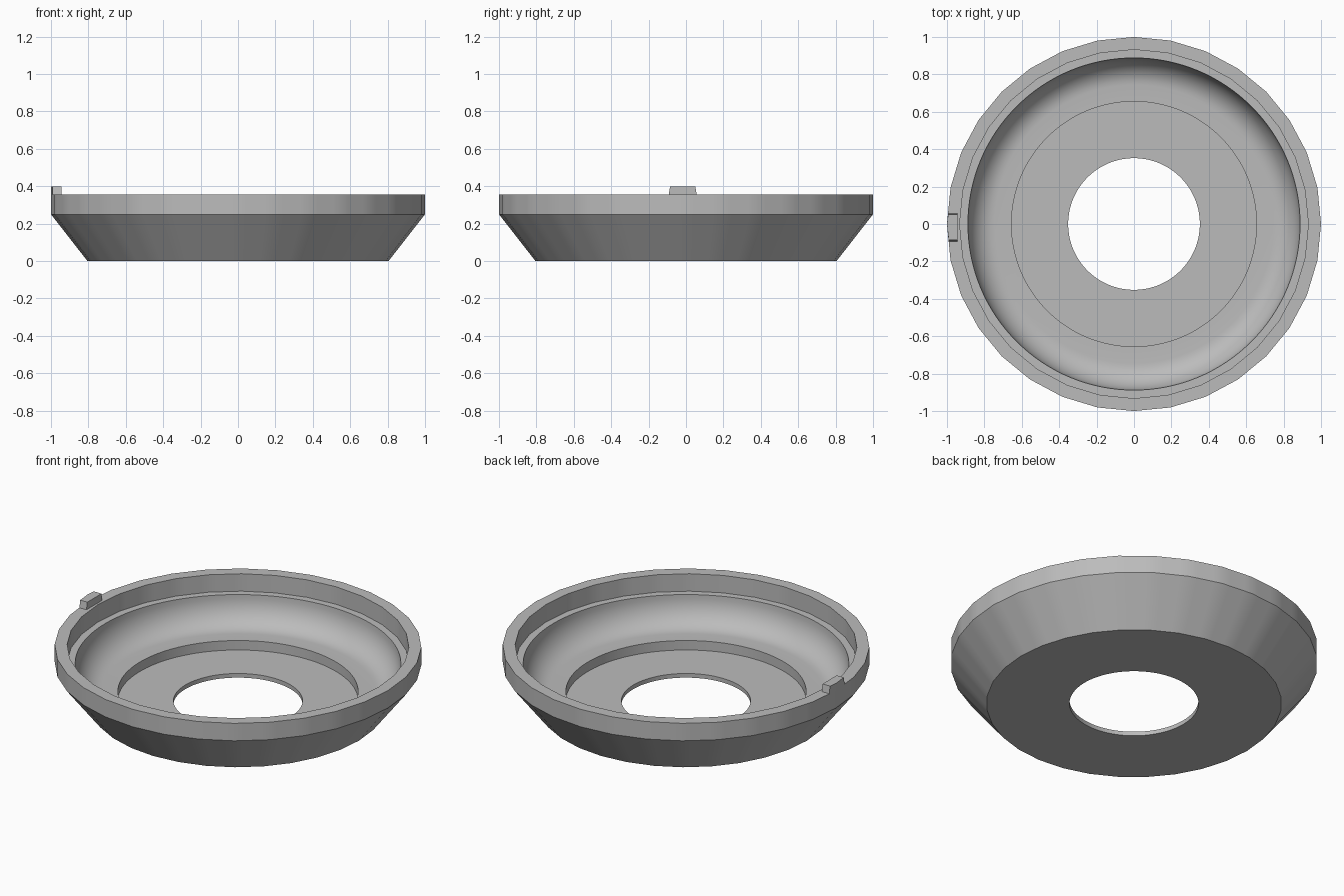
import bpy, bmesh
from math import pi, sin, cos

cube = bpy.data.objects.get("Cube")
if cube:
    bpy.data.objects.remove(cube, do_unlink=True)

grey = bpy.data.materials.new("plain grey")
colour = (0.5, 0.5, 0.5, 1)
grey.diffuse_color = colour
grey.use_nodes = True
grey.node_tree.nodes["Principled BSDF"].inputs["Base Color"].default_value = colour

SIDES = 32        # facets of the outer shell
STEPS = SIDES * 4  # finer division for the round inner parts


def facet_radius(radius, angle):
    """Distance to the edge of a regular polygon with a corner at angle 0."""
    sector = 2 * pi / SIDES
    return radius * cos(sector / 2) / cos(angle % sector - sector / 2)


def finish(name, bm):
    bmesh.ops.recalc_face_normals(bm, faces=bm.faces)
    mesh = bpy.data.meshes.new(name)
    bm.to_mesh(mesh)
    bm.free()
    mesh.materials.append(grey)
    obj = bpy.data.objects.new(name, mesh)
    bpy.context.collection.objects.link(obj)
    return obj


# Closed cross-section of the dish: radius, height, faceted or round
profile = [(0.352, 0, False), (0.805, 0, True), (1, 0.25, True), (1, 0.355, True),
           (0.932, 0.355, True), (0.932, 0.25, True)]
# Rounded wall from the ledge down to the shelf
for i in range(11):
    a = pi / 2 * i / 10
    profile.append((0.745 + 0.143 * cos(a), 0.25 - 0.168 * sin(a), False))
# Sunken floor around the central hole
profile += [(0.655, 0.082, False), (0.655, 0.025, False), (0.352, 0.025, False)]

bm = bmesh.new()
rings = []
for radius, z, faceted in profile:
    ring = []
    for k in range(STEPS):
        a = 2 * pi * k / STEPS
        r = facet_radius(radius, a) if faceted else radius
        ring.append(bm.verts.new((r * cos(a), r * sin(a), z)))
    rings.append(ring)
for lower, upper in zip(rings, rings[1:] + rings[:1]):
    for k in range(STEPS):
        n = (k + 1) % STEPS
        bm.faces.new((lower[k], lower[n], upper[n], upper[k]))
dish = finish("dish", bm)
bpy.context.view_layer.objects.active = dish
dish.select_set(True)
bpy.ops.object.shade_smooth_by_angle(angle=pi / 6)
dish.select_set(False)

# Small tapered tab standing on the rim, its outer face following the rim
bm = bmesh.new()
loops = []
for z, back, front in ((0.34, 0.06, -0.095), (0.398, 0.05, -0.085)):
    outline = [(-0.944, back), (-0.994, back), (-1, 0), (-0.991, front), (-0.944, front)]
    loops.append([bm.verts.new((x, y, z)) for x, y in outline])
bm.faces.new(loops[0])
bm.faces.new(loops[1])
for k in range(5):
    n = (k + 1) % 5
    bm.faces.new((loops[0][k], loops[0][n], loops[1][n], loops[1][k]))
finish("rim_tab", bm)
